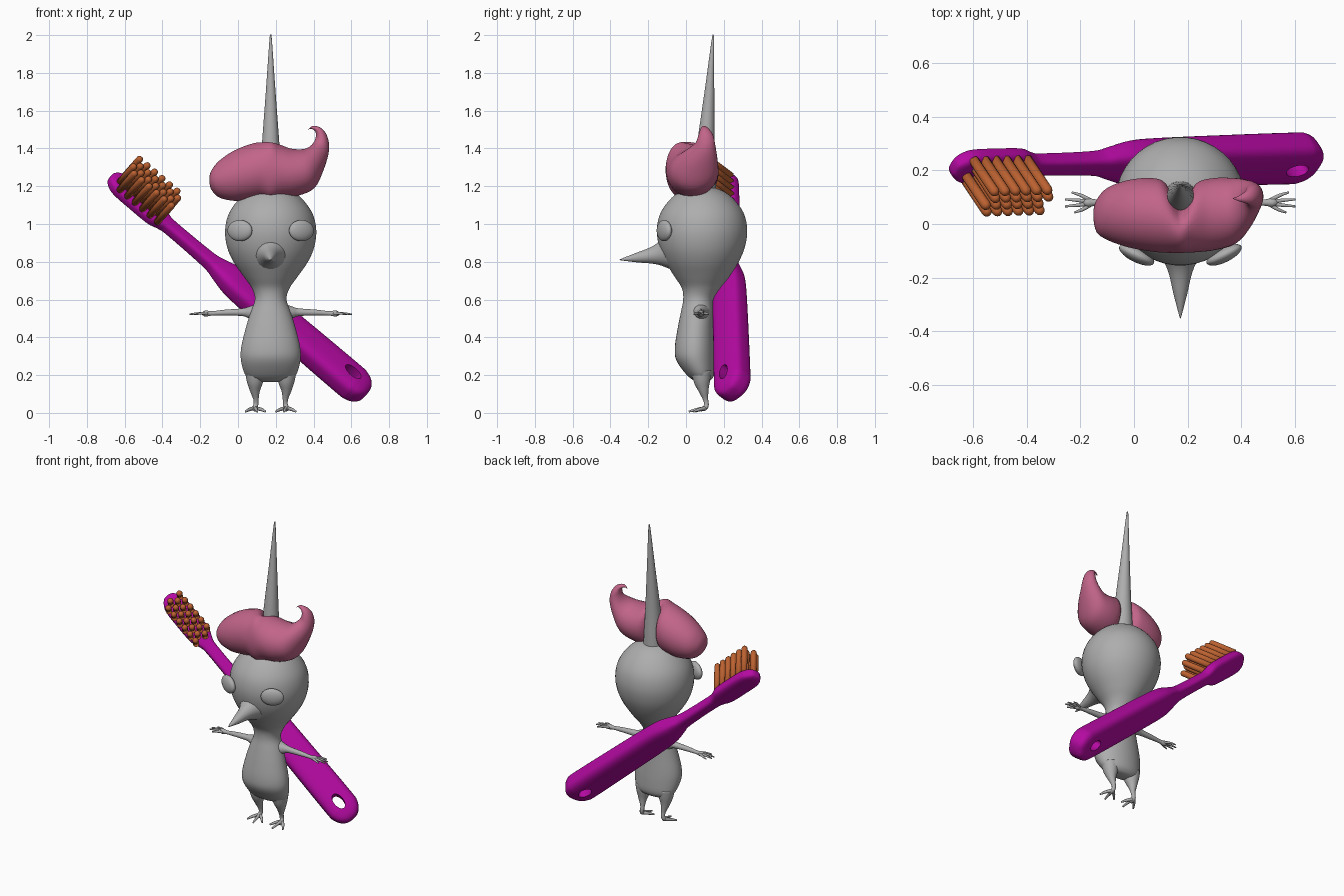
import bpy, bmesh, math
from mathutils import Vector

if "Cube" in bpy.data.objects:
    bpy.data.objects.remove(bpy.data.objects["Cube"])

CX = 0.173  # centre line of the creature


def material(name, rgb):
    m = bpy.data.materials.new(name)
    m.diffuse_color = (*rgb, 1)
    m.use_nodes = True
    m.node_tree.nodes["Principled BSDF"].inputs["Base Color"].default_value = m.diffuse_color
    return m


GREY = material("grey_skin", (0.42, 0.42, 0.42))
PINK = material("pink_hair", (0.54, 0.13, 0.25))
PURPLE = material("purple_plastic", (0.46, 0.003, 0.36))
ORANGE = material("orange_bristle", (0.50, 0.12, 0.03))


def smooth_rows(rows, n):
    """Catmull-Rom interpolation of table rows, n steps per span."""
    out = []
    for i in range(len(rows) - 1):
        a, b, c, d = (rows[max(i - 1, 0)], rows[i], rows[i + 1], rows[min(i + 2, len(rows) - 1)])
        for k in range(n):
            t = k / n
            out.append([q + 0.5 * t * (r - p + t * (2 * p - 5 * q + 4 * r - s + t * (3 * (q - r) + s - p)))
                        for p, q, r, s in zip(a, b, c, d)])
    return out + [list(rows[-1])]


def loft(name, rings, mat):
    """Skin a list of equal rings of points and cap both ends."""
    bm = bmesh.new()
    vs = [[bm.verts.new(p) for p in ring] for ring in rings]
    n = len(rings[0])
    for a, b in zip(vs, vs[1:]):
        for i in range(n):
            bm.faces.new((a[i], a[(i + 1) % n], b[(i + 1) % n], b[i]))
    bm.faces.new(vs[0])
    bm.faces.new(vs[-1])
    bmesh.ops.recalc_face_normals(bm, faces=bm.faces)
    for f in bm.faces:
        f.smooth = True
    me = bpy.data.meshes.new(name)
    bm.to_mesh(me)
    bm.free()
    me.materials.append(mat)
    ob = bpy.data.objects.new(name, me)
    bpy.context.collection.objects.link(ob)
    return ob


def ring(c, u, v, n=24, power=1.0):
    """Ellipse (power 1) or rounded rectangle (power < 1) around c."""
    pts = []
    for i in range(n):
        a = 2 * math.pi * (i + 0.5) / n
        co, si = math.cos(a), math.sin(a)
        pts.append(c + u * math.copysign(abs(co) ** power, co) + v * math.copysign(abs(si) ** power, si))
    return pts


def tube(name, rows, ref, mat, n=12, steps=4):
    """Tapered tube through rows of (x, y, z, radius)."""
    rows = smooth_rows(rows, steps)
    pts = [Vector(r[:3]) for r in rows]
    rings = []
    for i, p in enumerate(pts):
        t = (pts[min(i + 1, len(pts) - 1)] - pts[max(i - 1, 0)]).normalized()
        u = t.cross(Vector(ref)).normalized()
        rings.append(ring(p, u * max(rows[i][3], .001), t.cross(u) * max(rows[i][3], .001), n))
    return loft(name, rings, mat)


X, Y, Z = Vector((1, 0, 0)), Vector((0, 1, 0)), Vector((0, 0, 1))

# Body and head in one skin: z, y, half width, half depth
body = [(.163, .085, .04, .02), (.172, .085, .10, .045), (.205, .075, .137, .075), (.28, .05, .158, .102),
        (.35, .045, .156, .104), (.45, .05, .132, .094), (.53, .058, .108, .086), (.60, .065, .084, .08),
        (.66, .08, .10, .102), (.72, .085, .142, .145), (.80, .085, .198, .195), (.88, .085, .232, .228),
        (.97, .085, .242, .24), (1.06, .085, .22, .22), (1.14, .085, .16, .16), (1.185, .085, .09, .09),
        (1.2, .085, .005, .005)]
loft("body_and_head", [ring(Vector((CX, y, z)), X * a, Y * b, 40) for z, y, a, b in smooth_rows(body, 4)], GREY)

# Head spike and beak
tube("head_spike", [(CX, .095, 1.1, .068), (CX, .10, 1.25, .058), (CX, .105, 1.42, .047), (CX, .124, 1.7, .026),
                    (CX, .142, 1.97, .007), (CX, .145, 2.0, .002)], X, GREY, 20)
tube("beak", [(CX, -.08, .85, .10), (CX, -.14, .84, .062), (CX, -.19, .832, .042), (CX, -.26, .822, .026),
              (CX, -.34, .812, .005), (CX, -.352, .81, .001)], X, GREY, 20)

for side, label in ((-1, "left"), (1, "right")):
    # Eye: shallow lens lying on the face
    bpy.ops.mesh.primitive_uv_sphere_add(segments=28, ring_count=16, location=(CX + side * .163, -.115, .965))
    eye = bpy.context.object
    eye.name = label + "_eye"
    eye.scale = (.072, .028, .056)
    eye.rotation_euler = (0, 0, side * math.radians(26))
    eye.data.materials.append(GREY)
    bpy.ops.object.shade_smooth()

    # Arm, palm and fingers
    def arm_pt(d, y, z, r):
        return (CX + side * d, y, z, r)
    tube(label + "_arm", [arm_pt(.06, .075, .53, .055), arm_pt(.115, .078, .532, .032), arm_pt(.15, .08, .533, .021),
                          arm_pt(.24, .08, .531, .016), arm_pt(.31, .08, .527, .012), arm_pt(.345, .08, .526, .017),
                          arm_pt(.365, .08, .525, .006)], Y, GREY)
    for k, (reach, y) in enumerate(((.405, .118), (.43, .092), (.43, .066), (.395, .043))):
        tube(f"{label}_finger_{k + 1}", [arm_pt(.335, .08 + (y - .08) * .2, .526, .009),
                                         arm_pt((.335 + reach) / 2, .08 + (y - .08) * .7, .527, .007),
                                         arm_pt(reach, y, .522, .004)], Z, GREY, 8, 3)

    # Leg and three toes
    lx = CX + side * .083
    tube(label + "_leg", [(lx, .08, .22, .055), (lx, .085, .165, .044), (lx, .093, .12, .028),
                          (lx - side * .005, .103, .075, .015), (lx - side * .005, .108, .045, .013),
                          (lx, .10, .026, .014), (lx, .075, .016, .009)], X, GREY)
    for k, (dx, y) in enumerate(((-.055, .05), (-.012, .015), (.05, .04))):
        tube(f"{label}_toe_{k + 1}", [(lx, .105, .026, .011), (lx + side * dx * .6, (y + .1) / 2, .018, .009),
                                      (lx + side * dx, y, .007, .005)], Z, GREY, 8, 3)

# Hair quiff: each row is inner x, z, outer x, z, then front y and back y
hair = [(-.152, 1.25, -.152, 1.22, .02, .05), (-.14, 1.285, -.14, 1.18, -.03, .09), (-.10, 1.335, -.10, 1.14, -.06, .135),
        (-.02, 1.39, -.02, 1.122, -.088, .165), (.07, 1.425, .07, 1.13, -.104, .172), (.12, 1.433, .12, 1.14, -.108, .15),
        (.175, 1.433, .175, 1.14, -.108, .06), (.225, 1.42, .235, 1.142, -.106, .15), (.28, 1.40, .32, 1.15, -.098, .172),
        (.345, 1.397, .405, 1.19, -.075, .172), (.385, 1.415, .455, 1.29, -.02, .165), (.407, 1.445, .482, 1.39, .045, .155),
        (.412, 1.475, .474, 1.46, .065, .145), (.405, 1.495, .445, 1.505, .075, .125), (.385, 1.504, .40, 1.52, .085, .105),
        (.37, 1.498, .372, 1.502, .093, .097)]
rings = []
for xi, zi, xo, zo, y0, y1 in smooth_rows(hair, 4):
    a, b = Vector((xi, 0, zi)), Vector((xo, 0, zo))
    rings.append(ring((a + b) / 2 + Y * (y0 + y1) / 2, Y * (y1 - y0) / 2, (a - b) / 2, 28))
loft("hair_quiff", rings, PINK)

# Toothbrush frame: along the handle, out of the bristle face, across the handle
tail, head = Vector((.602, .245, .164)), Vector((-.615, .215, 1.20))
along = (head - tail).normalized()
up = Vector((.648, 0, .761))
out = (up - Y).normalized()
out = (out - along * out.dot(along)).normalized()
across = along.cross(out)


def on_brush(t, w=0, d=0):
    return tail + along * t + across * w + out * d


# Handle rows: distance, width, thickness
handle = [(-.103, .03, .04), (-.095, .09, .085), (-.07, .15, .115), (-.03, .19, .13), (.03, .20, .134),
          (.35, .195, .13), (.70, .185, .122), (.83, .165, .115), (.92, .12, .09), (1.0, .085, .075), (1.25, .078, .068),
          (1.31, .10, .068), (1.37, .142, .072), (1.5, .148, .072), (1.6, .142, .072), (1.645, .11, .066),
          (1.672, .06, .045), (1.678, .02, .02)]
brush = loft("toothbrush_handle", [ring(on_brush(t), across * w / 2, out * d / 2, 32, .6)
                                   for t, w, d in smooth_rows(handle, 4)], PURPLE)

# Hanging hole through the tail
cutter = loft("hole_cutter", [ring(on_brush(.03, 0, d), along * .052, across * .03, 24) for d in (-.2, .2)], PURPLE)
cutter.hide_render = True
cutter.hide_set(True)
cut = brush.modifiers.new("hole", "BOOLEAN")
cut.operation, cut.solver, cut.object = "DIFFERENCE", "EXACT", cutter
bpy.context.view_layer.objects.active = brush
brush.select_set(True)
bpy.ops.object.modifier_apply(modifier="hole")
bpy.ops.object.shade_smooth_by_angle(angle=math.radians(40))

# Bristles: four staggered rows of round-ended rods
profile = [(.02, .019), (.185, .019), (.195, .016), (.201, .010), (.203, .002)]
for row in range(4):
    for k in range(6):
        t = 1.335 + k * .052 + (row % 2) * .026
        w = (row - 1.5) * .036
        loft(f"bristle_{row + 1}_{k + 1}", [ring(on_brush(t, w, d), along * r, across * r, 12) for d, r in profile], ORANGE)
